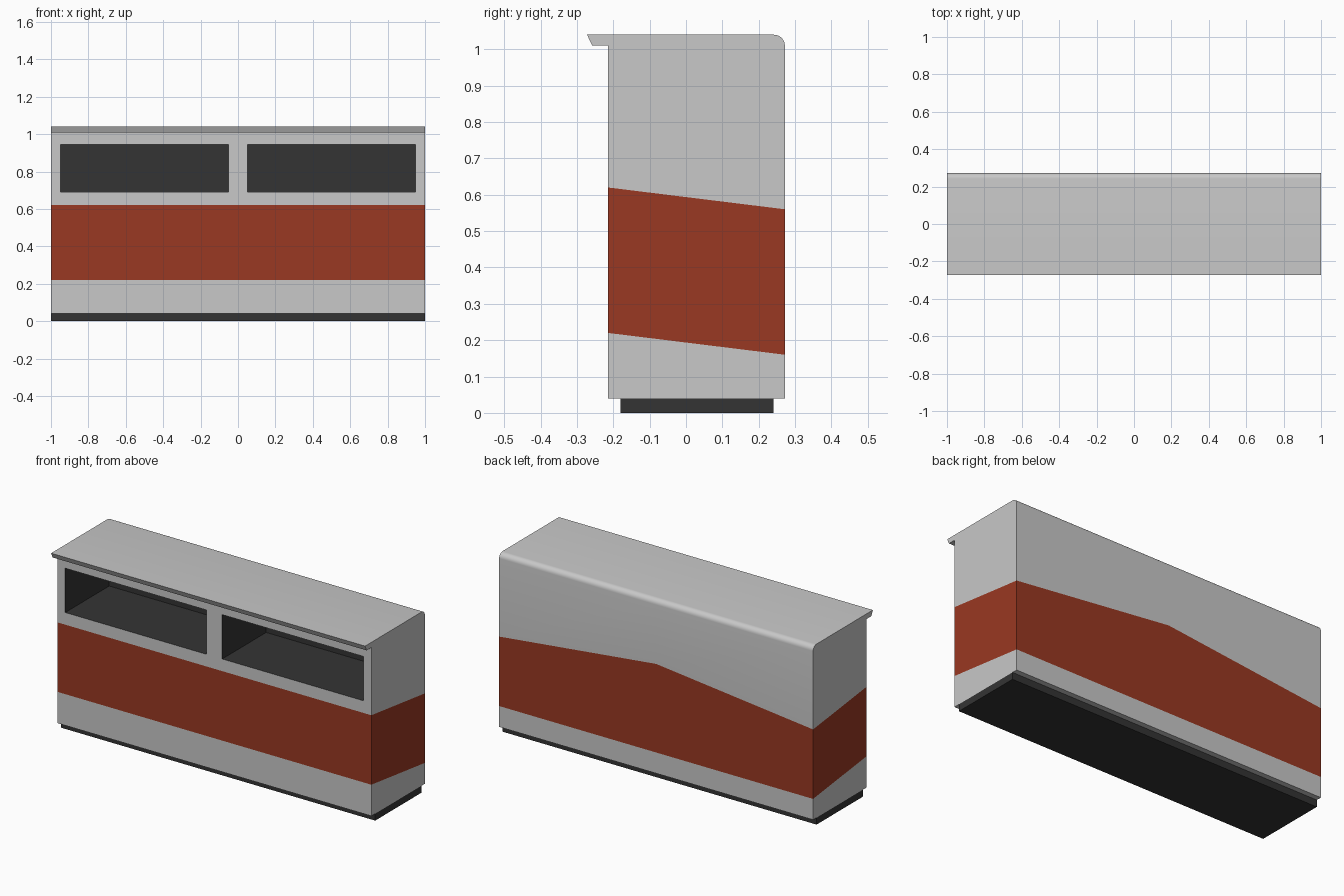
import bpy, bmesh, math
from mathutils import Vector

if "Cube" in bpy.data.objects:
    bpy.data.objects.remove(bpy.data.objects["Cube"])

def material(name, rgb):
    m = bpy.data.materials.new(name)
    m.diffuse_color = (*rgb, 1)
    m.use_nodes = True
    m.node_tree.nodes["Principled BSDF"].inputs["Base Color"].default_value = m.diffuse_color
    return m

GREY = material("light_grey", (0.58, 0.58, 0.58))
RED = material("rust_red", (0.32, 0.04, 0.016))
DARK = material("charcoal", (0.034, 0.034, 0.034))

YF, YB = -0.215, 0.272            # front and back of the body
SLOPE = (0.56 - 0.62) / (YB - YF)  # stripe falls towards the back
PEAK = 0.67                       # stripe peak on the back panel

def stripe_z(z_front, y):
    return z_front + SLOPE * (y - YF)

def cut(bm, faces, co, no):
    geom = set(faces)
    for f in faces:
        geom.update(f.edges)
        geom.update(f.verts)
    bmesh.ops.bisect_plane(bm, geom=list(geom), dist=1e-5, plane_co=co, plane_no=no)

# Body: side profile with overhanging front lip and rounded back edge
R = 0.03
profile = [(YF, 0.04), (YF, 1.01), (-0.258, 1.01), (-0.272, 1.04)]
for i in range(7):
    a = math.pi / 2 * (1 - i / 6)
    profile.append((YB - R + R * math.cos(a), 1.04 - R + R * math.sin(a)))
profile.append((YB, 0.04))

bm = bmesh.new()
end = bm.faces.new([bm.verts.new((-1, y, z)) for y, z in profile])
ext = bmesh.ops.extrude_face_region(bm, geom=[end], use_keep_orig=True)
bmesh.ops.translate(bm, vec=(2, 0, 0),
                    verts=[v for v in ext["geom"] if isinstance(v, bmesh.types.BMVert)])
bmesh.ops.recalc_face_normals(bm, faces=bm.faces[:])

# Sloping stripe edges all the way round
for z in (0.62, 0.22):
    cut(bm, bm.faces[:], (0, YF, z), Vector((0, -SLOPE, 1)).normalized())

# Raised peak of the stripe on the back panel
def back_upper():
    return [f for f in bm.faces if f.normal.y > 0.999 and f.calc_center_median().z > 0.57]

cut(bm, back_upper(), (0, 0, 0), (1, 0, 0))
for s in (-1, 1):
    half = [f for f in back_upper() if f.calc_center_median().x * s > 0.1]
    cut(bm, half, (0, YB, PEAK), Vector((s * (PEAK - 0.56), 0, 1)).normalized())

# Two open shelves pushed in from the front panel
def front_upper():
    return [f for f in bm.faces if f.normal.y < -0.999
            and abs(f.calc_center_median().y - YF) < 1e-3 and f.calc_center_median().z > 0.621]

for z in (0.69, 0.945):
    cut(bm, front_upper(), (0, 0, z), (0, 0, 1))
for x in (-0.95, -0.05, 0.05, 0.95):
    band = [f for f in front_upper() if 0.7 < f.calc_center_median().z < 0.94]
    cut(bm, band, (x, 0, 0), (1, 0, 0))
holes = [f for f in front_upper() if 0.7 < f.calc_center_median().z < 0.94
         and 0.1 < abs(f.calc_center_median().x) < 0.9]
pushed = bmesh.ops.extrude_discrete_faces(bm, faces=holes)["faces"]
bmesh.ops.translate(bm, vec=(0, 0.40, 0), verts=list({v for f in pushed for v in f.verts}))
bmesh.ops.recalc_face_normals(bm, faces=bm.faces[:])

# Colours by position
for f in bm.faces:
    c = f.calc_center_bounds()
    f.material_index = 0
    if abs(c.x) < 0.96 and YF + 0.01 < c.y < 0.2 and 0.68 < c.z < 0.95:
        f.material_index = 2
    elif f.normal.y > 0.99 and abs(c.y - YB) < 1e-3:
        m = f.calc_center_median()
        if 0.16 < m.z < PEAK - (PEAK - 0.56) * abs(m.x):
            f.material_index = 1
    elif stripe_z(0.22, c.y) < c.z < stripe_z(0.62, c.y):
        f.material_index = 1

def add_object(name, bm, mats):
    me = bpy.data.meshes.new(name)
    bm.to_mesh(me)
    bm.free()
    for m in mats:
        me.materials.append(m)
    ob = bpy.data.objects.new(name, me)
    bpy.context.collection.objects.link(ob)
    return ob

body = add_object("counter_body", bm, (GREY, RED, DARK))
bpy.context.view_layer.objects.active = body
body.select_set(True)
bpy.ops.object.shade_smooth_by_angle(angle=math.radians(30))

# Recessed plinth
bm = bmesh.new()
bmesh.ops.create_cube(bm, size=1)
bmesh.ops.scale(bm, vec=(2, 0.42, 0.04), verts=bm.verts[:])
bmesh.ops.translate(bm, vec=(0, 0.03, 0.02), verts=bm.verts[:])
add_object("plinth", bm, (DARK,))
